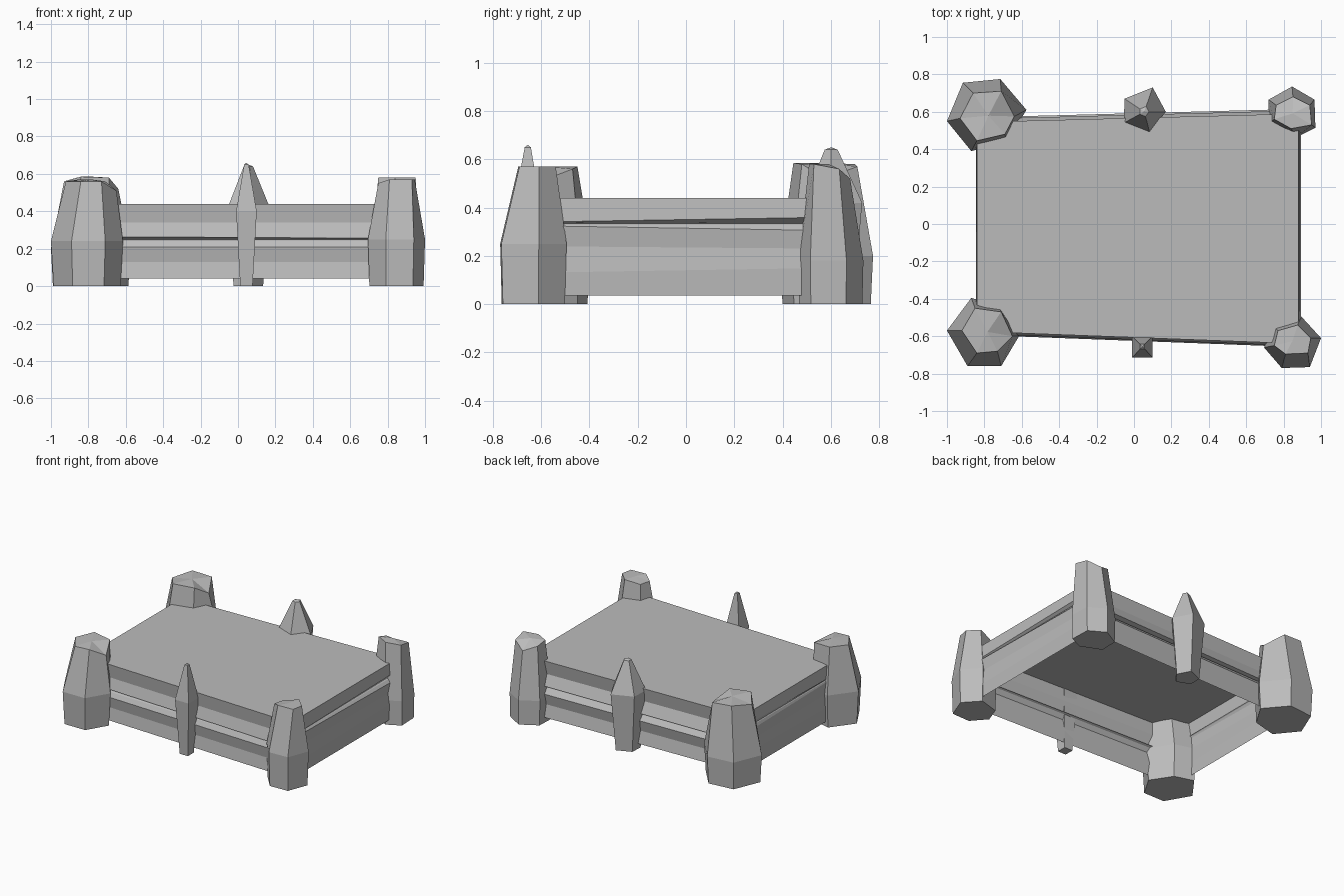
import bpy
from mathutils import Vector

default = bpy.data.objects.get("Cube")
if default:
    bpy.data.objects.remove(default, do_unlink=True)

grey = bpy.data.materials.new("stone_grey")
grey.use_nodes = True
colour = (0.5, 0.5, 0.5, 1)
grey.diffuse_color = colour
grey.node_tree.nodes["Principled BSDF"].inputs["Base Color"].default_value = colour


def add_mesh(name, verts, faces):
    mesh = bpy.data.meshes.new(name)
    mesh.from_pydata(verts, [], faces)
    mesh.materials.append(grey)
    obj = bpy.data.objects.new(name, mesh)
    bpy.context.collection.objects.link(obj)
    return obj


def stone(name, belly, belly_z, top, peak_z, foot=0.93):
    """Faceted stone: shrunken foot, wide belly outline, slanted top with a peak."""
    n = len(belly)
    cx = sum(p[0] for p in belly) / n
    cy = sum(p[1] for p in belly) / n
    verts = [(cx + (x - cx) * foot, cy + (y - cy) * foot, 0) for x, y in belly]
    verts += [(x, y, belly_z) for x, y in belly]
    verts += list(top)
    verts.append((sum(p[0] for p in top) / n, sum(p[1] for p in top) / n, peak_z))
    faces = [tuple(reversed(range(n)))]
    for i in range(n):
        j = (i + 1) % n
        for r in (0, n):
            faces.append((r + i, r + j, r + n + j, r + n + i))
        faces.append((2 * n + i, 2 * n + j, 3 * n))
    return add_mesh(name, verts, faces)


def spike(name, belly, belly_z, tip, tip_z, foot):
    """Pointed post with a small blunt tip."""
    top = [(tip[0] + (x - tip[0]) * 0.22, tip[1] + (y - tip[1]) * 0.22, tip_z - 0.01)
           for x, y in belly]
    return stone(name, belly, belly_z, top, tip_z, foot)


def wall(name, start, end, profile):
    """Thin two-plank wall; each profile row is height at start, at end, and outset."""
    a, b = Vector(start), Vector(end)
    d = (b - a).normalized()
    out = Vector((d.y, -d.x))
    verts = []
    for za, zb, o in profile:
        for p, z in ((a, za), (b, zb)):
            q = p + out * o
            verts.append((q.x, q.y, z))
    faces = [(2 * i, 2 * i + 2, 2 * i + 3, 2 * i + 1) for i in range(len(profile) - 1)]
    return add_mesh(name, verts, faces)


# Flat bed fill
FL, FR, BR, BL = (-0.84, -0.575), (0.88, -0.64), (0.88, 0.59), (-0.84, 0.545)
TOP = 0.44
add_mesh("bed_top", [(x, y, TOP) for x, y in (FL, FR, BR, BL)], [(0, 1, 2, 3)])

# Plank walls, each plank slightly hollow along its middle
long_profile = [(TOP, TOP, 0), (0.34, 0.34, -0.012), (0.265, 0.255, 0.012),
                (0.25, 0.25, -0.015), (0.24, 0.245, 0), (0.21, 0.21, 0.018),
                (0.13, 0.13, 0.005), (0.04, 0.04, 0.018)]
side_profile = [(TOP, TOP, 0), (0.34, 0.36, 0.008), (0.335, 0.335, -0.012),
                (0.33, 0.33, 0), (0.325, 0.305, 0.014),
                (0.24, 0.23, 0.004), (0.13, 0.15, 0.014), (0.035, 0.035, 0.01)]
wall("front_wall", FL, FR, long_profile)
wall("back_wall", BR, BL, [(a, b, o * 1.4) for a, b, o in long_profile])
wall("right_wall", FR, BR, side_profile)
wall("left_wall", BL, FL, [(b, a, o * 0.4) for a, b, o in side_profile])

# Corner stones
stone("front_left_stone",
      [(-1, -0.57), (-0.89, -0.76), (-0.71, -0.76), (-0.615, -0.6), (-0.72, -0.44), (-0.87, -0.395)], 0.24,
      [(-0.92, -0.57, 0.56), (-0.84, -0.69, 0.56), (-0.73, -0.68, 0.56),
       (-0.65, -0.6, 0.51), (-0.71, -0.47, 0.56), (-0.85, -0.45, 0.57)], 0.57)
stone("front_right_stone",
      [(0.695, -0.66), (0.79, -0.77), (0.94, -0.765), (1, -0.61), (0.895, -0.495), (0.74, -0.54)], 0.25,
      [(0.75, -0.65, 0.55), (0.81, -0.695, 0.57), (0.93, -0.69, 0.57),
       (0.945, -0.61, 0.57), (0.875, -0.54, 0.57), (0.77, -0.57, 0.55)], 0.57, 0.95)
stone("back_right_stone",
      [(0.715, 0.53), (0.87, 0.465), (0.97, 0.515), (0.965, 0.665), (0.845, 0.735), (0.72, 0.665)], 0.18,
      [(0.75, 0.56, 0.58), (0.84, 0.51, 0.58), (0.95, 0.53, 0.58),
       (0.94, 0.635, 0.56), (0.85, 0.68, 0.52), (0.76, 0.635, 0.56)], 0.58, 0.97)
stone("back_left_stone",
      [(-1, 0.55), (-0.87, 0.39), (-0.68, 0.44), (-0.575, 0.61), (-0.715, 0.775), (-0.915, 0.755)], 0.2,
      [(-0.93, 0.565), (-0.84, 0.445), (-0.69, 0.48), (-0.64, 0.575), (-0.71, 0.71), (-0.86, 0.70)]
      and [(-0.93, 0.565, 0.56), (-0.84, 0.445, 0.585), (-0.69, 0.48, 0.58),
           (-0.64, 0.575, 0.52), (-0.71, 0.71, 0.57), (-0.86, 0.70, 0.58)], 0.585, 0.95)

# Pointed middle posts
spike("front_post", [(-0.01, -0.715), (0.1, -0.715), (0.1, -0.6), (-0.01, -0.6)],
      0.4, (0.045, -0.655), 0.66, 0.6)
spike("back_post", [(-0.055, 0.54), (0.085, 0.485), (0.17, 0.6), (0.1, 0.73), (-0.05, 0.67)],
      0.42, (0.055, 0.6), 0.65, 0.7)
